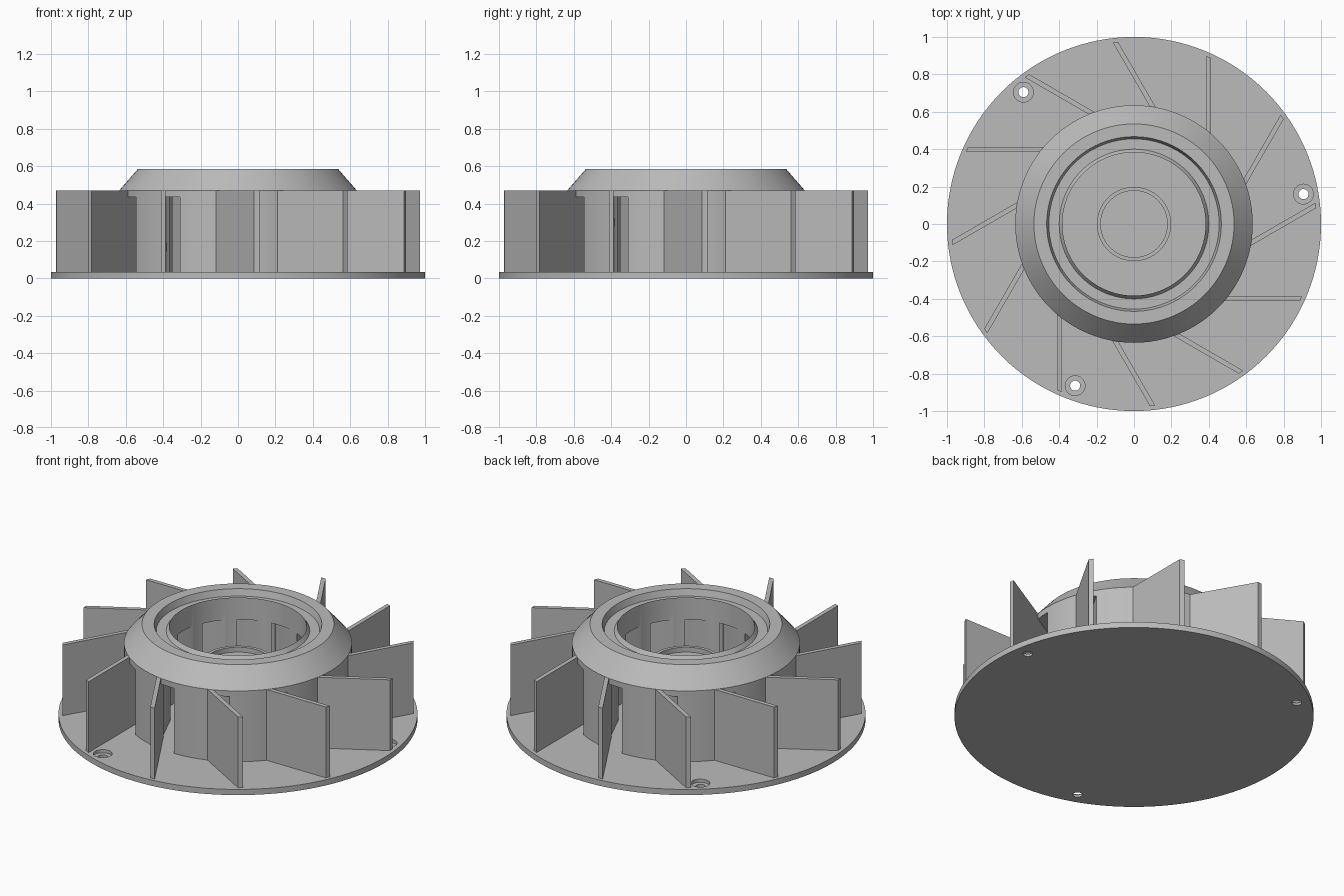
import bpy, bmesh, math
from mathutils import Matrix, Vector

if "Cube" in bpy.data.objects:
    bpy.data.objects.remove(bpy.data.objects["Cube"])

SEG = 96
grey = bpy.data.materials.new("plain_grey")
grey.diffuse_color = (0.5, 0.5, 0.5, 1)
grey.use_nodes = True
grey.node_tree.nodes["Principled BSDF"].inputs["Base Color"].default_value = grey.diffuse_color


def make_object(name, bm):
    bmesh.ops.recalc_face_normals(bm, faces=bm.faces)
    mesh = bpy.data.meshes.new(name)
    bm.to_mesh(mesh)
    bm.free()
    ob = bpy.data.objects.new(name, mesh)
    bpy.context.collection.objects.link(ob)
    mesh.materials.append(grey)
    return ob


def smooth(ob):
    ob.data.shade_smooth()
    ob.data.set_sharp_from_angle(angle=math.radians(25))


def lathe(bm, profile, centre=(0, 0), seg=SEG):
    """Spin a closed (radius, z) profile about a vertical axis."""
    rings = []
    for r, z in profile:
        if r == 0:
            rings.append([bm.verts.new((*centre, z))] * seg)
        else:
            rings.append([bm.verts.new((centre[0] + r * math.cos(2 * math.pi * i / seg),
                                        centre[1] + r * math.sin(2 * math.pi * i / seg), z))
                          for i in range(seg)])
    for k, a in enumerate(rings):
        b = rings[(k + 1) % len(rings)]
        if a[0] is a[1] and b[0] is b[1]:
            continue
        for i in range(seg):
            j = (i + 1) % seg
            bm.faces.new(list(dict.fromkeys((a[i], a[j], b[j], b[i]))))


def prism(bm, outline, z0, z1, angle):
    """Extrude a plan outline of (distance along, sideways offset) points."""
    rot = Matrix.Rotation(angle, 3, 'Z')
    low, high = ([bm.verts.new(rot @ Vector((-o, -t, z))) for t, o in outline]
                 for z in (z0, z1))
    bm.faces.new(low)
    bm.faces.new(high)
    for i in range(len(outline)):
        j = (i + 1) % len(outline)
        bm.faces.new((low[i], low[j], high[j], high[i]))


def cut(ob, cutter):
    cutter.hide_render = True
    mod = ob.modifiers.new("cut", 'BOOLEAN')
    mod.operation = 'DIFFERENCE'
    mod.solver = 'EXACT'
    mod.object = cutter
    bpy.context.view_layer.update()
    done = ob.evaluated_get(bpy.context.evaluated_depsgraph_get())
    mesh = bpy.data.meshes.new_from_object(done)
    ob.modifiers.clear()
    ob.data = mesh
    bpy.data.objects.remove(cutter)


turns = [math.radians(30 * i) for i in range(12)]

# Base disc with three counterbored screw holes
bm = bmesh.new()
lathe(bm, [(0, 0), (1, 0), (1, 0.035), (0, 0.035)], seg=128)
disc = make_object("base_disc", bm)
bm = bmesh.new()
for deg in (10, 130, 250):
    a = math.radians(deg)
    lathe(bm, [(0, -0.02), (0.027, -0.02), (0.027, 0.015), (0.053, 0.015),
               (0.053, 0.06), (0, 0.06)],
          (0.92 * math.cos(a), 0.92 * math.sin(a)), 32)
cut(disc, make_object("screw_hole_cutter", bm))
smooth(disc)

# Hub ring with sloped shoulder, recessed ledge and raised inner lip
bm = bmesh.new()
lathe(bm, [(0.383, 0.03), (0.635, 0.03), (0.635, 0.47), (0.535, 0.585), (0.467, 0.585),
           (0.455, 0.545), (0.40, 0.545), (0.383, 0.57)])
hub = make_object("hub_ring", bm)

# Air channels beside each blade, open to the bore
bm = bmesh.new()
for a in turns:
    prism(bm, [(0.66, 0.31), (0.66, 0.39), (0.32, 0.39), (0.1, 0.366), (0.22, 0.31)],
          0.033, 0.435, a)
cut(hub, make_object("channel_cutter", bm))
smooth(hub)

# Twelve straight blades set off-centre, trimmed to a circle at the tips
bm = bmesh.new()
for a in turns:
    tips = [(math.sqrt(0.978 ** 2 - o * o), o) for o in (0.387, 0.413)]
    prism(bm, [(0.34, 0.387), tips[0], tips[1], (0.34, 0.413)], 0.03, 0.47, a)
make_object("blades", bm)

# Central shaft boss with a shallow recess
bm = bmesh.new()
lathe(bm, [(0, 0.03), (0.198, 0.03), (0.198, 0.36), (0.178, 0.36), (0.178, 0.33), (0, 0.33)])
smooth(make_object("shaft_boss", bm))
